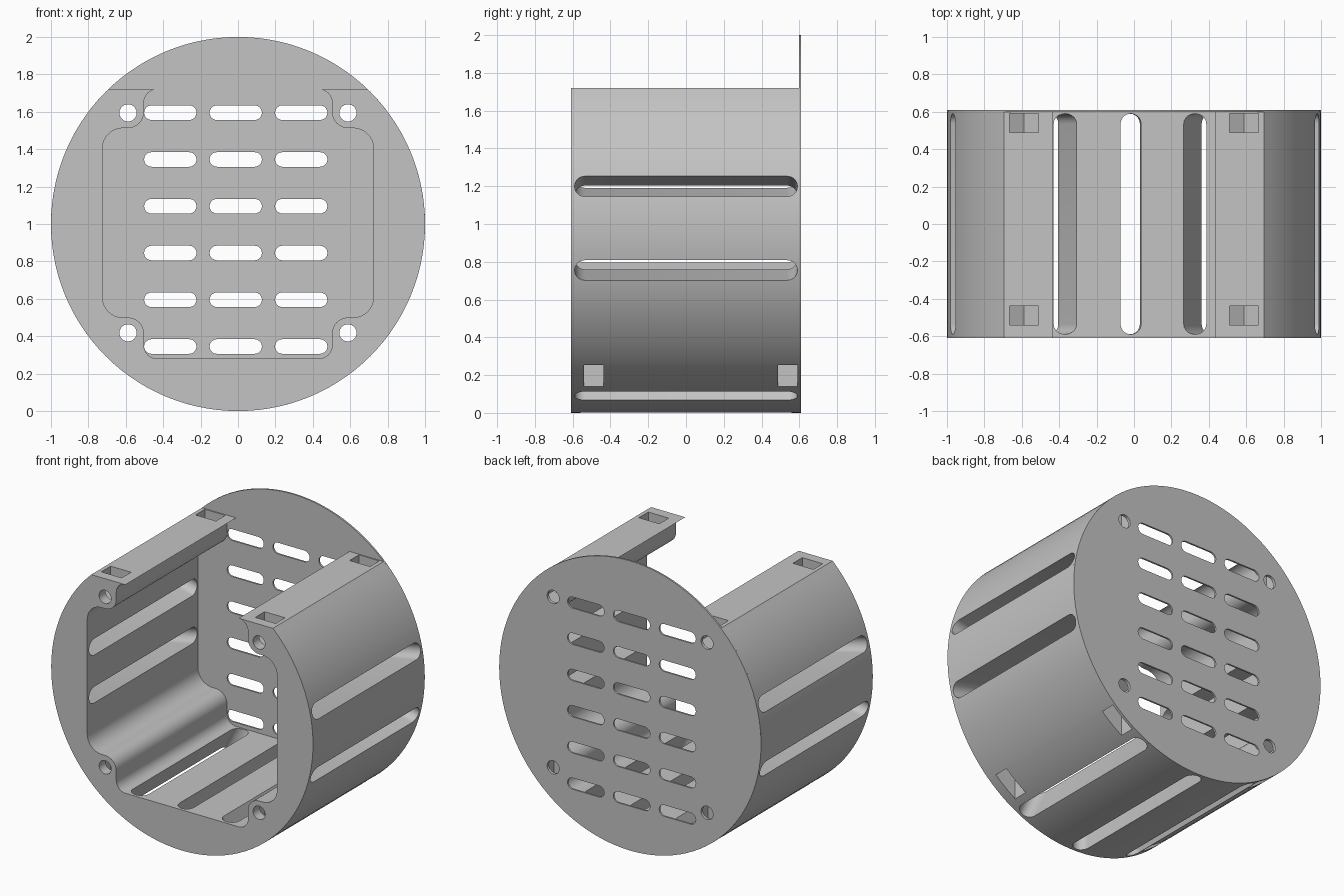
import bpy, bmesh
from math import radians, sin, cos, pi, asin
from mathutils import Matrix, Vector

cube = bpy.data.objects.get("Cube")
if cube:
    bpy.data.objects.remove(cube)

FRONT, SEAM, BACK = -0.61, 0.598, 0.61
TOP = 0.72          # height of the flat cut above the axis

grey = bpy.data.materials.new("plain grey")
grey.use_nodes = True
grey.diffuse_color = (0.55, 0.55, 0.55, 1)
grey.node_tree.nodes["Principled BSDF"].inputs["Base Color"].default_value = (0.55, 0.55, 0.55, 1)


def prism(bm, pts, z0, z1, matrix):
    """Add a straight extrusion of a closed outline."""
    low = [bm.verts.new(matrix @ Vector((x, y, z0))) for x, y in pts]
    high = [bm.verts.new(matrix @ Vector((x, y, z1))) for x, y in pts]
    bm.faces.new(low)
    bm.faces.new(high)
    for i in range(len(pts)):
        j = (i + 1) % len(pts)
        bm.faces.new((low[i], low[j], high[j], high[i]))


def along_y(bm, pts, y0, y1):
    """Extrude an outline given around the cylinder axis from y0 to y1."""
    turn = Matrix.Translation((0, 0, 1)) @ Matrix.Rotation(pi / 2, 4, "X")
    prism(bm, pts, -y1, -y0, turn)


def finish(bm, name):
    bmesh.ops.recalc_face_normals(bm, faces=bm.faces)
    mesh = bpy.data.meshes.new(name)
    bm.to_mesh(mesh)
    bm.free()
    ob = bpy.data.objects.new(name, mesh)
    bpy.context.collection.objects.link(ob)
    mesh.materials.append(grey)
    return ob


def arc(cx, cy, r, a0, a1, n):
    return [(cx + r * cos(a0 + (a1 - a0) * i / n),
             cy + r * sin(a0 + (a1 - a0) * i / n)) for i in range(n + 1)]


def stadium(cx, cy, length, width, n=10):
    """Round-ended slot lying along x."""
    r, h = width / 2, (length - width) / 2
    return arc(cx + h, cy, r, -pi / 2, pi / 2, n) + arc(cx - h, cy, r, pi / 2, 3 * pi / 2, n)


def rounded(corners, n=8):
    """Round each inner corner of an open path; corners are (x, y, radius)."""
    out = []
    for a, b, c in zip(corners, corners[1:], corners[2:]):
        p = Vector(b[:2])
        d1 = (p - Vector(a[:2])).normalized()
        d2 = (Vector(c[:2]) - p).normalized()
        for i in range(n + 1):
            t = pi / 2 * i / n
            out.append(tuple(p + b[2] * (d2 * (1 - cos(t)) - d1 * (1 - sin(t)))))
    return out


def cut(ob, cutters):
    bpy.context.view_layer.objects.active = ob
    for c in cutters:
        mod = ob.modifiers.new("cut", "BOOLEAN")
        mod.operation, mod.solver, mod.object = "DIFFERENCE", "EXACT", c
        bpy.ops.object.modifier_apply(modifier=mod.name)


# Housing: round outside, notched cavity, open flat top
right = [(0.503, TOP, 0.07), (0.503, 0.513, 0.085), (0.725, 0.513, 0.11),
         (0.725, -0.5, 0.11), (0.503, -0.5, 0.085), (0.503, -TOP, 0.07)]
left = [(-x, y, r) for x, y, r in reversed(right)]
cavity = rounded([(0, TOP, 0)] + right + left + [(0, TOP, 0)])
edge = asin(TOP)
bm = bmesh.new()
along_y(bm, cavity + arc(0, 0, 1, pi - edge, 2 * pi + edge, 84), FRONT, SEAM)
housing = finish(bm, "housing")

# Back plate: thin full disc
bm = bmesh.new()
along_y(bm, arc(0, 0, 1, 0, 2 * pi, 112)[:-1], SEAM, BACK)
plate = finish(bm, "back_plate")

# Long wall slots, spaced in fourteenths of a turn and skipping the corners
slots = bmesh.new()
for k in (-4, -3, -1, 0, 1, 3, 4):
    spin = radians(180 + 1.35) + k * 2 * pi / 14
    out = Matrix.Translation((0, 0, 1)) @ Matrix.Rotation(spin, 4, "Y") @ Matrix.Rotation(pi / 2, 4, "Z")
    prism(slots, stadium(0, 0, 1.18, 0.11), 0.5, 1.2, out)
slots = finish(slots, "slot_cutter")

# Corner screw holes and the V-floored nut pockets that cross them
holes, pockets = bmesh.new(), bmesh.new()
for sx in (-1, 1):
    for sz, shift in ((1, 0.006), (-1, 0.006)):
        along_y(holes, arc(sx * 0.588, sz * 0.588 + shift, 0.046, 0, 2 * pi, 24)[:-1], -0.8, 0.8)
        tip = sz * 0.52 + shift
        pocket = [(sx * 0.588, tip), (sx * 0.666, tip + sz * 0.045), (sx * 0.666, sz),
                  (sx * 0.51, sz), (sx * 0.51, tip + sz * 0.045)]
        for y in (-0.54, 0.488):
            along_y(pockets, pocket, y, y + 0.102)
holes = finish(holes, "hole_cutter")
pockets = finish(pockets, "pocket_cutter")

# Grid of vents in the back plate
vents = bmesh.new()
for i in range(3):
    for j in range(6):
        along_y(vents, stadium(-0.362 + 0.35 * i, -0.655 + 0.25 * j, 0.28, 0.078), 0.55, 0.7)
vents = finish(vents, "vent_cutter")

cut(housing, (slots, pockets, holes))
cut(plate, (holes, vents))
for helper in (slots, holes, pockets, vents):
    bpy.data.objects.remove(helper)

for ob in (housing, plate):
    bpy.ops.object.select_all(action="DESELECT")
    ob.select_set(True)
    bpy.context.view_layer.objects.active = ob
    bpy.ops.object.shade_smooth_by_angle(angle=radians(30))
